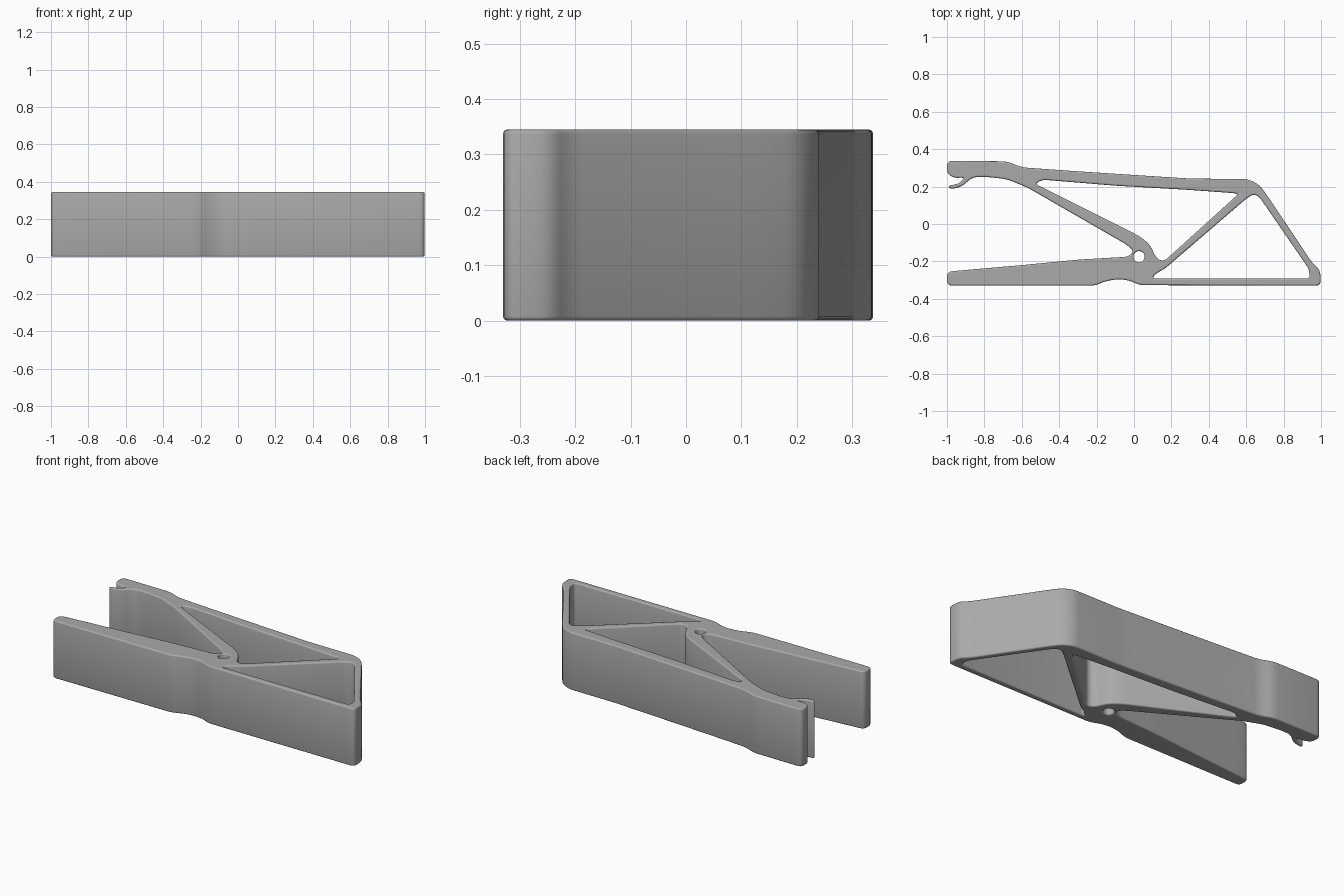
import bpy
import math
from mathutils import Vector

if "Cube" in bpy.data.objects:
    bpy.data.objects.remove(bpy.data.objects["Cube"])

HEIGHT = 0.345
EDGE = 0.008

grey = bpy.data.materials.new("plain grey")
grey.use_nodes = True
grey.diffuse_color = (0.4, 0.4, 0.4, 1)
grey.node_tree.nodes["Principled BSDF"].inputs["Base Color"].default_value = (0.4, 0.4, 0.4, 1)


def rounded(points, radius, steps=4):
    """Replace every corner of a closed profile with a short curve."""
    pts = [Vector(p) for p in points]
    out = []
    for i, p in enumerate(pts):
        a, b = pts[i - 1] - p, pts[(i + 1) % len(pts)] - p
        start = p + a.normalized() * min(radius, a.length * 0.45)
        end = p + b.normalized() * min(radius, b.length * 0.45)
        for k in range(steps + 1):
            t = k / steps
            out.append(start * (1 - t) ** 2 + p * 2 * t * (1 - t) + end * t ** 2)
    return out


def add_loop(curve, points):
    spline = curve.splines.new("POLY")
    spline.points.add(len(points) - 1)
    for sp, p in zip(spline.points, points):
        sp.co = (p[0], p[1], 0, 1)
    spline.use_cyclic_u = True


# Outer profile: base, sloping end, top rail, hooked tip, strut, lower arm
outline = [
    (-1, -0.33), (-0.21, -0.33), (-0.15, -0.305), (-0.09, -0.295), (-0.03, -0.3), (0.03, -0.327),
    (1, -0.33), (0.995, -0.245), (0.955, -0.21), (0.71, 0.155), (0.67, 0.21), (0.61, 0.24),
    (0.3, 0.243), (0, 0.262), (-0.35, 0.285), (-0.6, 0.303), (-0.68, 0.335), (-1, 0.338),
    (-1, 0.27), (-0.96, 0.245), (-0.905, 0.25), (-0.935, 0.215), (-0.995, 0.205), (-0.98, 0.185),
    (-0.92, 0.2), (-0.865, 0.25), (-0.8, 0.253), (-0.68, 0.24), (-0.57, 0.195), (-0.04, -0.11),
    (0, -0.145), (-0.03, -0.175), (-0.29, -0.19), (-0.6, -0.22), (-0.89, -0.245), (-1, -0.255),
]

# Openings under the top rail and beside the sloping end
upper_opening = [
    (-0.53, 0.215), (-0.49, 0.237), (-0.1, 0.205), (0.3, 0.182), (0.56, 0.163),
    (0.53, 0.135), (0.16, -0.2), (0.12, -0.185), (0.085, -0.11), (0.03, -0.065), (-0.45, 0.175),
]
end_opening = [
    (0.1, -0.292), (0.94, -0.292), (0.935, -0.24), (0.67, 0.145), (0.64, 0.16),
    (0.6, 0.135), (0.17, -0.235), (0.11, -0.27),
]
pivot_hole = [(0.027 + 0.03 * math.cos(k * math.tau / 24),
               -0.175 + 0.03 * math.sin(k * math.tau / 24)) for k in range(24)]

# Extruded frame with softened rims
curve = bpy.data.curves.new("bracket_frame", "CURVE")
curve.dimensions = "2D"
curve.fill_mode = "BOTH"
curve.extrude = HEIGHT / 2 - EDGE
curve.bevel_depth = EDGE
curve.bevel_resolution = 2
curve.offset = -EDGE
add_loop(curve, rounded(outline, 0.03))
add_loop(curve, rounded(upper_opening, 0.03))
add_loop(curve, rounded(end_opening, 0.02))
add_loop(curve, pivot_hole)

frame = bpy.data.objects.new("bracket_frame", curve)
bpy.context.collection.objects.link(frame)
frame.location.z = HEIGHT / 2
bpy.ops.object.select_all(action="DESELECT")
frame.select_set(True)
bpy.context.view_layer.objects.active = frame
bpy.ops.object.convert(target="MESH")
bpy.ops.object.transform_apply(location=True, rotation=False, scale=False)
frame.data.materials.clear()
frame.data.materials.append(grey)
bpy.ops.object.shade_smooth_by_angle(angle=math.radians(40))
